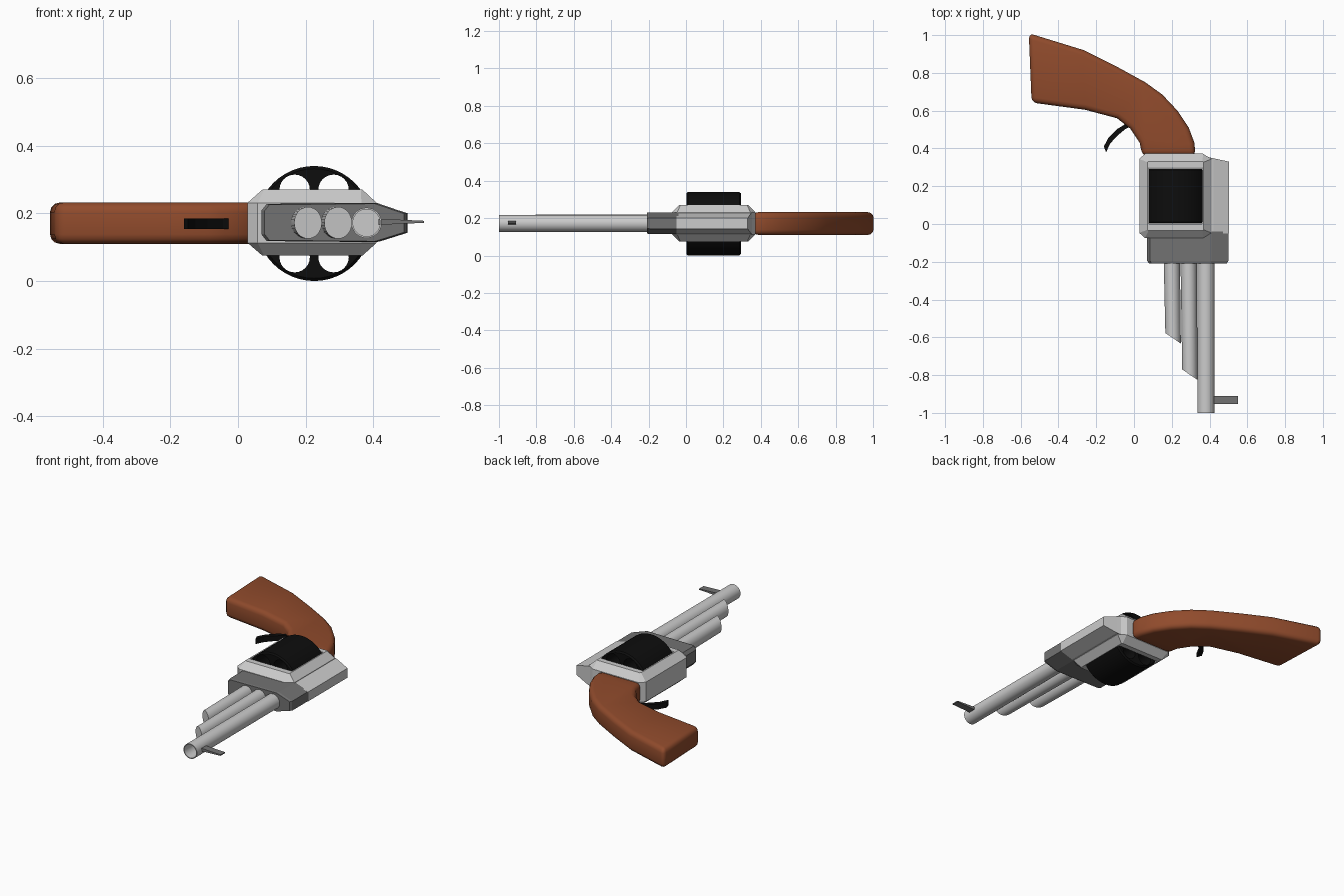
import bpy, bmesh
from math import sin, cos, pi

if "Cube" in bpy.data.objects:
    bpy.data.objects.remove(bpy.data.objects["Cube"])

ZC = 0.172


def material(name, rgb):
    m = bpy.data.materials.new(name)
    m.diffuse_color = (*rgb, 1)
    m.use_nodes = True
    m.node_tree.nodes["Principled BSDF"].inputs["Base Color"].default_value = m.diffuse_color
    return m


WOOD = material("wood", (0.28, 0.07, 0.025))
BLACK = material("black_steel", (0.004, 0.004, 0.004))
DARK = material("dark_steel", (0.17, 0.17, 0.17))


def loft(name, rings, mat=None, smooth=None):
    """Skin a list of equal-length point rings and cap both ends."""
    bm = bmesh.new()
    vs = [[bm.verts.new(p) for p in r] for r in rings]
    n = len(rings[0])
    for a, b in zip(vs, vs[1:]):
        for i in range(n):
            j = (i + 1) % n
            bm.faces.new((a[i], a[j], b[j], b[i]))
    bm.faces.new(vs[0])
    bm.faces.new(vs[-1])
    bmesh.ops.recalc_face_normals(bm, faces=bm.faces)
    me = bpy.data.meshes.new(name)
    bm.to_mesh(me)
    bm.free()
    ob = bpy.data.objects.new(name, me)
    bpy.context.collection.objects.link(ob)
    if mat:
        me.materials.append(mat)
    if smooth:
        shade(ob, smooth)
    return ob


def select(ob):
    bpy.ops.object.select_all(action='DESELECT')
    ob.select_set(True)
    bpy.context.view_layer.objects.active = ob


def shade(ob, deg):
    select(ob)
    bpy.ops.object.shade_smooth_by_angle(angle=deg * pi / 180)


def plate(name, outline, z0, z1, mat=None):
    return loft(name, [[(x, y, z) for x, y in outline] for z in (z0, z1)], mat)


def bevel(ob, width, segments):
    select(ob)
    m = ob.modifiers.new("bevel", 'BEVEL')
    m.width, m.segments = width, segments
    m.limit_method, m.angle_limit = 'ANGLE', 42 * pi / 180
    bpy.ops.object.modifier_apply(modifier=m.name)


def cut(ob, cutter):
    select(ob)
    m = ob.modifiers.new("cut", 'BOOLEAN')
    m.operation, m.object, m.solver = 'DIFFERENCE', cutter, 'EXACT'
    bpy.ops.object.modifier_apply(modifier=m.name)
    bpy.data.objects.remove(cutter)


def ring(cx, y, rx, rz=None, slant=0, cz=ZC, n=32):
    """Circle across the y axis; slant tilts it for angled ends."""
    rz = rz or rx
    a = [2 * pi * i / n for i in range(n)]
    return [(cx + rx * cos(t), y - slant * cos(t), cz + rz * sin(t)) for t in a]


def rect(x0, x1, y0, y1, cl, cr, cy, z):
    """Rectangle with clipped corners (cl left, cr right, cy along y)."""
    return [(x0 + cl, y0, z), (x1 - cr, y0, z), (x1, y0 + cy, z), (x1, y1 - cy, z),
            (x1 - cr, y1, z), (x0 + cl, y1, z), (x0, y1 - cy, z), (x0, y0 + cy, z)]


# Curved wooden grip
grip = plate("grip", [
    (-0.557, 1.01), (-0.265, 0.92), (-0.1, 0.838), (0.06, 0.75), (0.15, 0.685),
    (0.23, 0.6), (0.29, 0.51), (0.32, 0.43), (0.325, 0.36), (0.045, 0.36),
    (0.03, 0.43), (-0.02, 0.505), (-0.09, 0.56), (-0.26, 0.605), (-0.542, 0.643)],
    0.11, 0.232, WOOD)
bevel(grip, 0.028, 3)
shade(grip, 40)

# Trigger blade
plate("trigger", [
    (-0.16, 0.41), (-0.135, 0.457), (-0.09, 0.502), (-0.02, 0.545), (-0.02, 0.515),
    (-0.045, 0.503), (-0.09, 0.466), (-0.125, 0.427), (-0.148, 0.38)],
    0.153, 0.185, BLACK)

# Chamfered frame with a window for the cylinder
inner = (0.072, 0.368, -0.035, 0.332, 0.005, 0.005, 0.005)
outer = (0.028, 0.41, -0.075, 0.372, 0.03, 0.045, 0.028)
frame = loft("frame", [rect(*inner, 0.075), rect(*outer, 0.113),
                       rect(*outer, 0.231), rect(*inner, 0.27)])
window = plate("window_cutter", [(0.08, 0), (0.36, 0), (0.36, 0.3), (0.08, 0.3)], -0.1, 0.5)
window.hide_render = True
cut(frame, window)

# Top strap tapering away from the frame
loft("top_strap", [[(x, y0, z0), (x, y1, z0), (x, y1, z1), (x, y0, z1)]
                   for x, y0, y1, z0, z1 in ((0.39, -0.05, 0.355, 0.112, 0.232),
                                             (0.42, -0.05, 0.348, 0.117, 0.226),
                                             (0.503, -0.05, 0.33, 0.143, 0.2))])

# Six-chambered rotating cylinder
drum = loft("cylinder", [ring(0.225, y, r, cz=0.17, n=48) for y, r in
                         ((0.002, 0.162), (0.01, 0.17), (0.285, 0.17), (0.294, 0.162))], BLACK)
for k in range(6):
    a = k * pi / 3
    hole = loft("chamber_cutter", [ring(0.225 + 0.115 * cos(a), y, 0.045,
                                        cz=0.17 + 0.115 * sin(a), n=24) for y in (-0.1, 0.4)])
    hole.hide_render = True
    cut(drum, hole)
shade(drum, 35)

# Block joining frame and barrels
section = [(0.07, 0.137), (0.085, 0.118), (0.41, 0.115), (0.5, 0.143),
           (0.5, 0.2), (0.41, 0.231), (0.085, 0.228), (0.07, 0.209)]
loft("barrel_block", [[(0.285 + (x - 0.285) * s, y, ZC + (z - ZC) * s) for x, z in section]
                      for y, s in ((-0.04, 1), (-0.195, 1), (-0.208, 0.96))], DARK)

# Main hollow barrel
loft("main_barrel", [ring(0.38, y, r) for y, r in
                     ((-0.18, 0.045), (-1, 0.045), (-1, 0.04), (-0.25, 0.04))], smooth=35)

# Two shorter barrels with slanted ends
for name, x, y in (("middle_barrel", 0.289, -0.798), ("lower_barrel", 0.2, -0.605)):
    loft(name, [ring(x, -0.18, 0.043, 0.047), ring(x + 0.007, y, 0.041, 0.047, 0.028)], smooth=35)

# Front sight blade
loft("front_sight", [[(x, -0.953, 0.175 - h), (x, -0.91, 0.175 - h),
                      (x, -0.91, 0.175 + h), (x, -0.953, 0.175 + h)]
                     for x, h in ((0.415, 0.009), (0.55, 0.003))], DARK)
